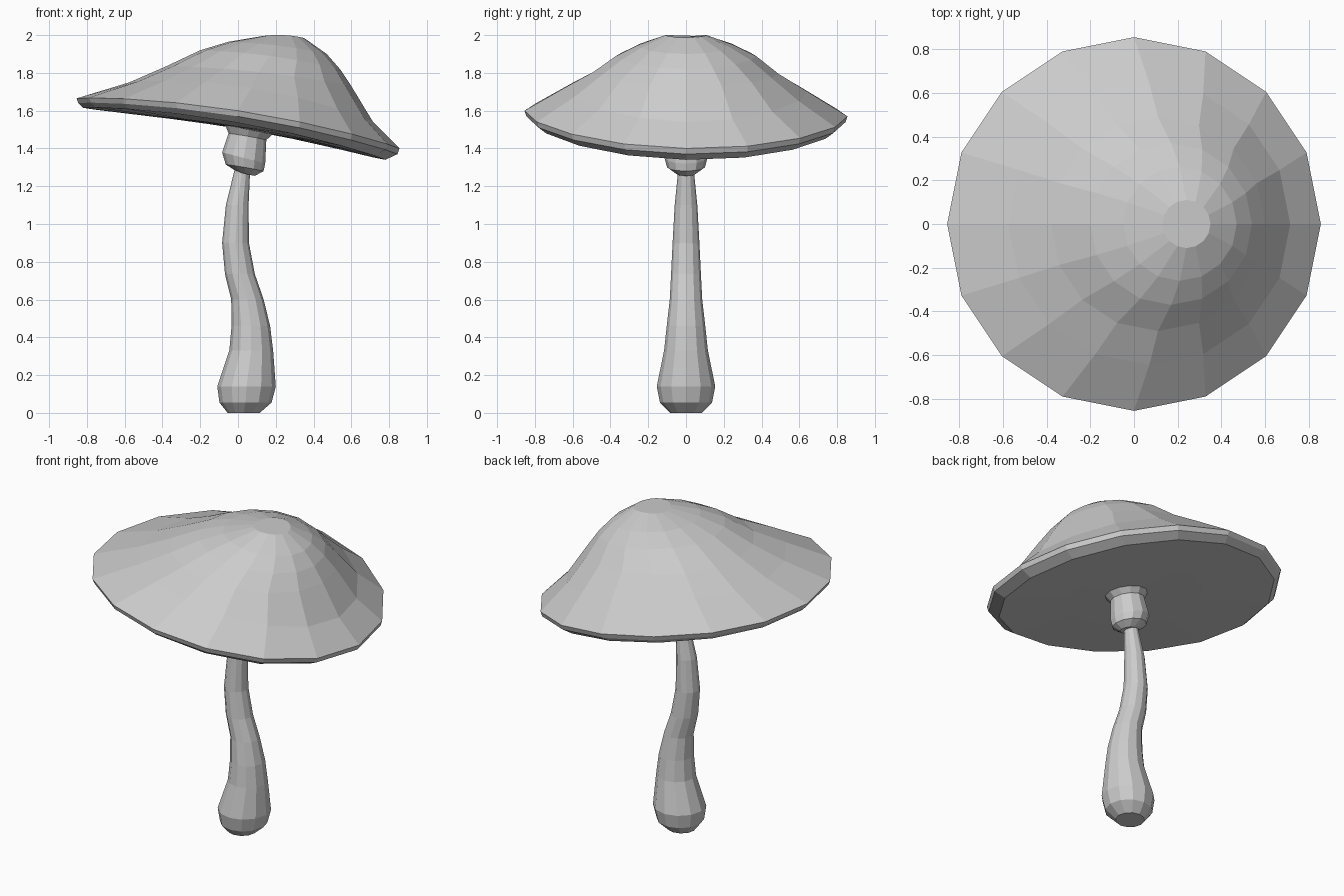
import bpy, bmesh
from math import sin, cos, pi


def loft(name, rings, sides):
    """Skin rings of (centre x, radius, z at left, z at sides, z at right, front lift)."""
    bm = bmesh.new()
    loops = []
    for cx, r, zl, zm, zr, lift in rings:
        tilt, bend = (zr - zl) / 2, (zr + zl) / 2 - zm
        loop = []
        for i in range(sides):
            a = 2 * pi * i / sides
            c, s = cos(a), sin(a)
            loop.append(bm.verts.new((cx + r * c, r * s,
                                      zm + tilt * c + bend * c * c - lift * s)))
        loops.append(loop)
    for lo, hi in zip(loops, loops[1:]):
        for i in range(sides):
            j = (i + 1) % sides
            bm.faces.new((lo[i], lo[j], hi[j], hi[i]))
    bm.faces.new(loops[0][::-1])
    bm.faces.new(loops[-1])
    bmesh.ops.recalc_face_normals(bm, faces=bm.faces)
    mesh = bpy.data.meshes.new(name)
    bm.to_mesh(mesh)
    bm.free()
    ob = bpy.data.objects.new(name, mesh)
    bpy.context.collection.objects.link(ob)
    return ob


# Cap: underside from the middle outwards, round the rim, then up to the off-centre crown
loft("cap", [
    (0.05, 0.10, 1.52, 1.50, 1.48, 0),
    (0.00, 0.40, 1.565, 1.51, 1.435, 0.005),
    (-0.02, 0.80, 1.615, 1.525, 1.34, 0.015),
    (0.00, 0.845, 1.64, 1.555, 1.37, 0.015),
    (0.00, 0.855, 1.665, 1.585, 1.40, 0.015),
    (0.07, 0.645, 1.75, 1.71, 1.54, 0.01),
    (0.11, 0.49, 1.835, 1.80, 1.73, 0.005),
    (0.17, 0.37, 1.92, 1.89, 1.82, 0),
    (0.21, 0.26, 1.965, 1.945, 1.90, 0),
    (0.24, 0.11, 1.995, 2.0, 1.985, 0),
], 16)

# Skirt: tilted collar that hangs under the cap
loft("skirt", [
    (0.04, 0.05, 1.28, 1.265, 1.255, 0),
    (0.035, 0.10, 1.315, 1.30, 1.28, 0),
    (0.03, 0.114, 1.38, 1.35, 1.32, 0),
    (0.05, 0.10, 1.48, 1.465, 1.445, 0),
    (0.06, 0.13, 1.53, 1.51, 1.48, 0),
], 12)

# Stem: S-curved stalk with a swollen foot, (z, centre x, radius)
stem = [
    (0.0, 0.03, 0.085), (0.055, 0.04, 0.138), (0.14, 0.045, 0.155),
    (0.33, 0.07, 0.116), (0.46, 0.068, 0.102), (0.60, 0.05, 0.086),
    (0.735, 0.01, 0.079), (0.90, -0.013, 0.071), (1.10, -0.004, 0.06),
    (1.28, 0.022, 0.042), (1.40, 0.045, 0.04),
]
loft("stem", [(x, r, z, z, z, 0) for z, x, r in stem], 12)
